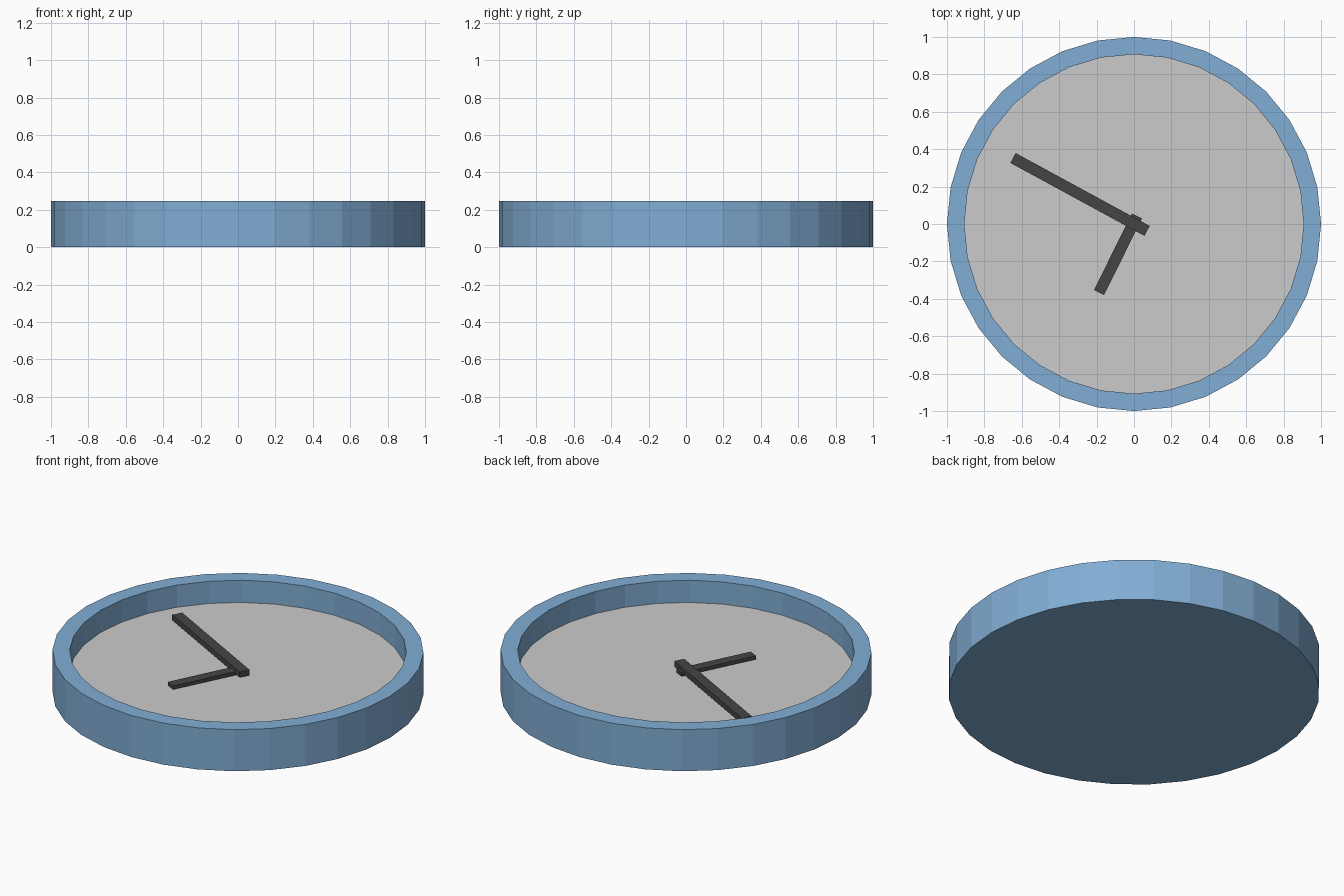
import bpy, bmesh, math
from mathutils import Vector

if "Cube" in bpy.data.objects:
    bpy.data.objects.remove(bpy.data.objects["Cube"])

SIDES = 32


def material(name, color):
    m = bpy.data.materials.new(name)
    m.diffuse_color = (*color, 1)
    m.use_nodes = True
    m.node_tree.nodes["Principled BSDF"].inputs["Base Color"].default_value = m.diffuse_color
    return m


def finish(name, bm, mat=None):
    bmesh.ops.recalc_face_normals(bm, faces=bm.faces)
    me = bpy.data.meshes.new(name)
    bm.to_mesh(me)
    bm.free()
    ob = bpy.data.objects.new(name, me)
    bpy.context.collection.objects.link(ob)
    if mat:
        me.materials.append(mat)
    return ob


def ring(bm, r, z):
    return [bm.verts.new((r * math.cos(2 * math.pi * i / SIDES),
                          r * math.sin(2 * math.pi * i / SIDES), z)) for i in range(SIDES)]


def hand(name, tail, tip, width, z0, z1, mat):
    # Flat bar from the tail to the tip
    a, b = Vector(tail), Vector(tip)
    d = (b - a).normalized()
    side = Vector((-d.y, d.x)) * width / 2
    bm = bmesh.new()
    base = bm.faces.new([bm.verts.new((p.x, p.y, z0))
                         for p in (a - side, b - side, b + side, a + side)])
    ext = bmesh.ops.extrude_face_region(bm, geom=[base], use_keep_orig=True)
    top = [v for v in ext["geom"] if isinstance(v, bmesh.types.BMVert)]
    bmesh.ops.translate(bm, verts=top, vec=(0, 0, z1 - z0))
    return finish(name, bm, mat)


blue = material("blue_case", (0.22, 0.42, 0.66))
dark = material("dark_hand", (0.06, 0.06, 0.06))

# Case: closed back, outer wall, rim and inner wall
bm = bmesh.new()
rings = [ring(bm, r, z) for r, z in ((1, 0), (1, 0.247), (0.907, 0.247), (0.907, 0.115))]
bm.faces.new(rings[0])
for lo, hi in zip(rings, rings[1:]):
    for i in range(SIDES):
        j = (i + 1) % SIDES
        bm.faces.new((lo[i], lo[j], hi[j], hi[i]))
finish("clock_case", bm, blue)

# Dial
bm = bmesh.new()
bm.faces.new(ring(bm, 0.907, 0.115))
finish("clock_dial", bm)

# Hands
hand("hour_hand", (0.016, 0.043), (-0.187, -0.366), 0.06, 0.122, 0.143, dark)
hand("minute_hand", (0.07, -0.037), (-0.647, 0.353), 0.06, 0.13, 0.163, dark)
